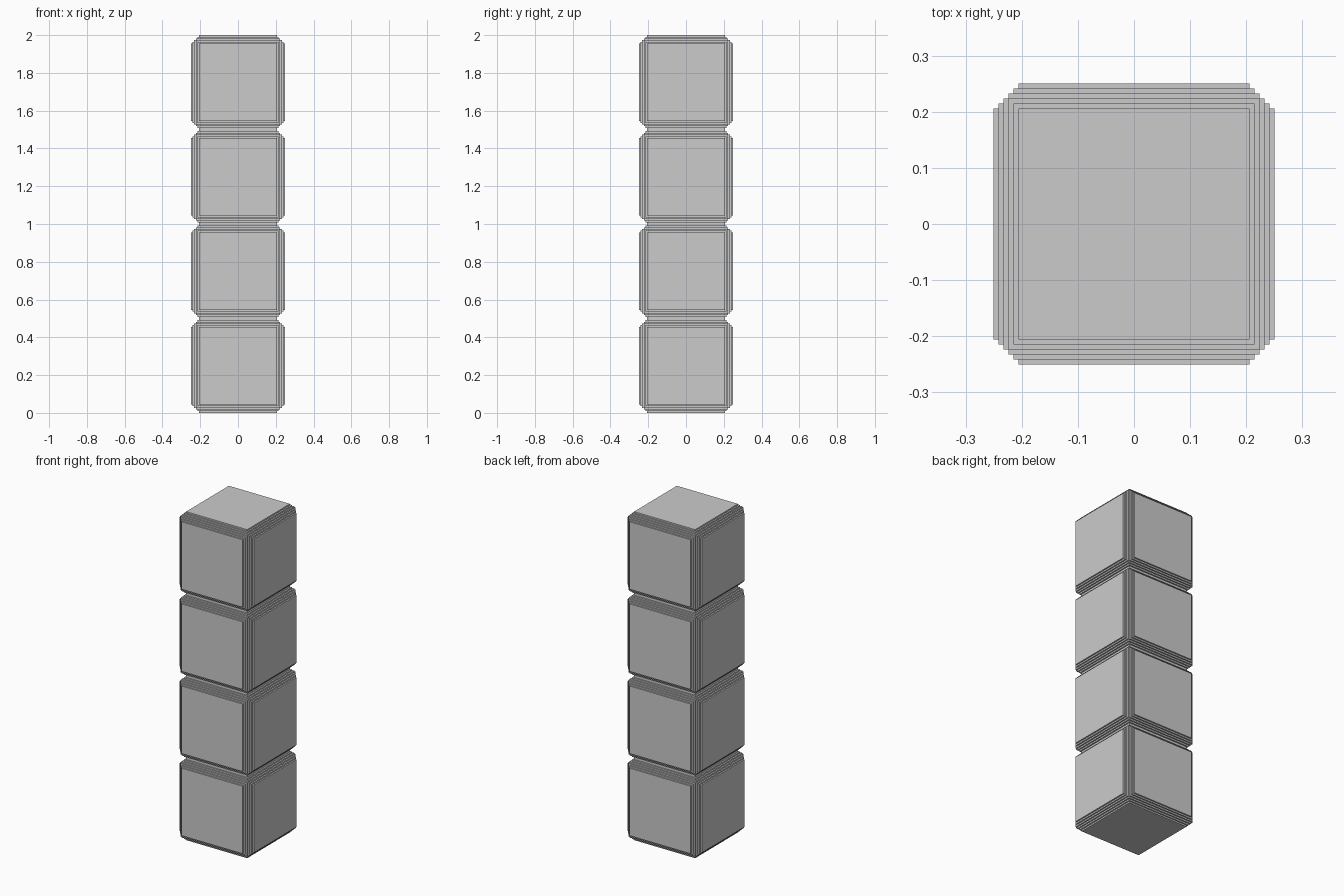
import bpy, bmesh
from mathutils import Matrix, Vector

if "Cube" in bpy.data.objects:
    bpy.data.objects.remove(bpy.data.objects["Cube"])

SIZE = 0.5          # edge length of one block
STEPS = 5           # stair steps across each bevelled edge
STEP = 0.0089       # size of one step
INNER = SIZE / 2 - STEPS * STEP


def add_box(bm, half):
    bmesh.ops.create_cube(bm, size=2.0, matrix=Matrix.Diagonal((*half, 1.0)))


def stepped_block(name, z):
    bm = bmesh.new()
    # Overlapping slabs along each axis form the stair-stepped edges
    for axis in range(3):
        for level in range(STEPS // 2 + 1, STEPS + 1):
            half = [INNER + (STEPS - level) * STEP] * 3
            half[axis] = INNER + level * STEP
            add_box(bm, half)
    mesh = bpy.data.meshes.new(name)
    bm.to_mesh(mesh)
    bm.free()
    obj = bpy.data.objects.new(name, mesh)
    obj.location = Vector((0, 0, z))
    bpy.context.collection.objects.link(obj)
    return obj


# Column of four stacked blocks
for i in range(4):
    stepped_block(f"block_{i + 1}", SIZE * (i + 0.5))
